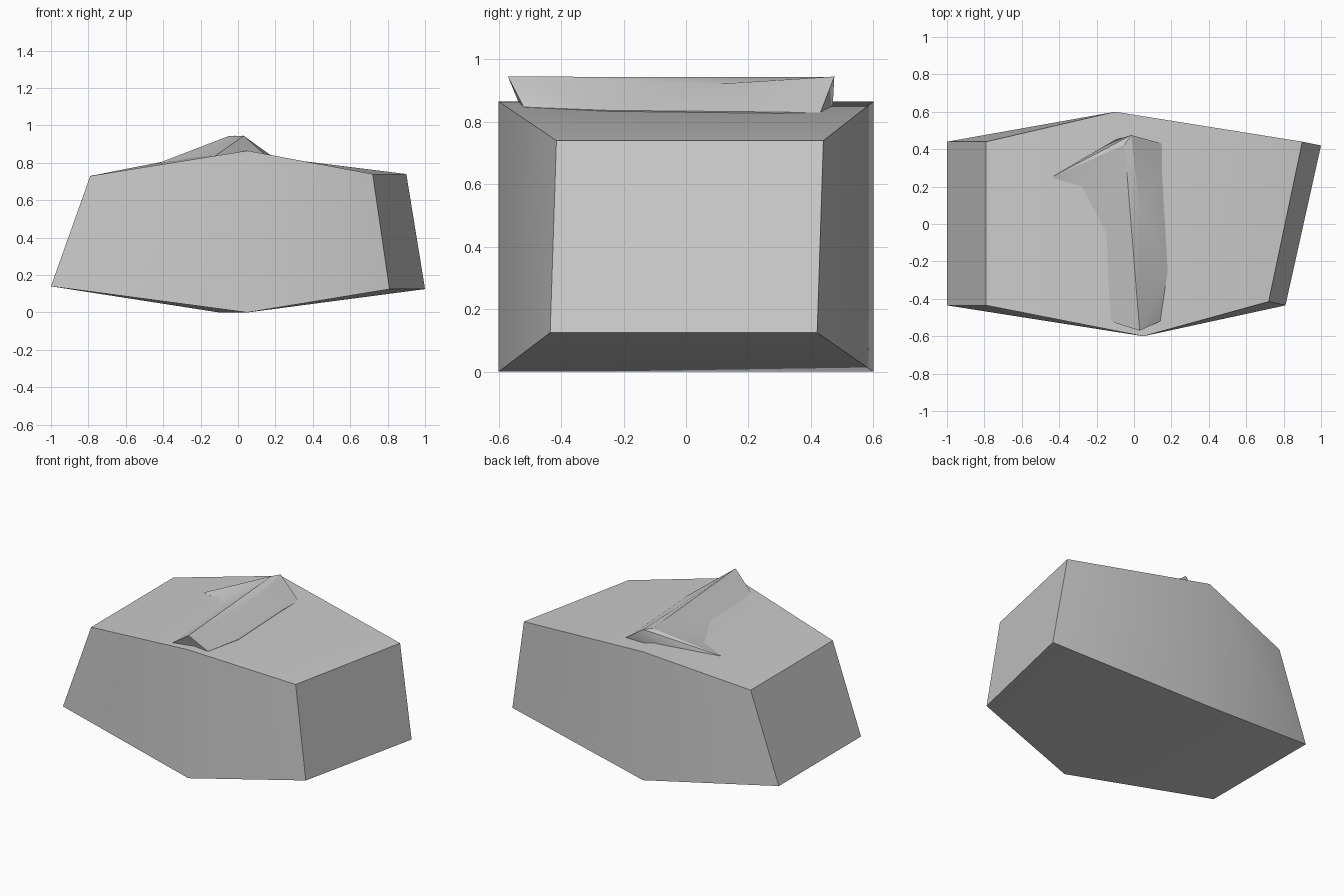
import bpy, bmesh, math

if "Cube" in bpy.data.objects:
    bpy.data.objects.remove(bpy.data.objects["Cube"])


def make_object(name, bm, angle):
    bmesh.ops.recalc_face_normals(bm, faces=bm.faces)
    mesh = bpy.data.meshes.new(name)
    bm.to_mesh(mesh)
    bm.free()
    ob = bpy.data.objects.new(name, mesh)
    bpy.context.collection.objects.link(ob)
    bpy.ops.object.select_all(action='DESELECT')
    ob.select_set(True)
    bpy.context.view_layer.objects.active = ob
    bpy.ops.object.shade_smooth_by_angle(angle=math.radians(angle))
    return ob


# Rock body: three four-cornered sections lofted along x
# order: front bottom, back bottom, back top, front top
sections = [
    [(-1, -.435, .14), (-1, .44, .14), (-.79, .44, .73), (-.79, -.435, .73)],
    [(.05, -.6, 0), (-.1, .6, 0), (-.1, .6, .865), (.05, -.6, .865)],
    [(.81, -.435, .125), (1, .42, .125), (.9, .44, .74), (.72, -.415, .74)],
]
bm = bmesh.new()
rings = [[bm.verts.new(p) for p in s] for s in sections]
for a, b in zip(rings, rings[1:]):
    for i in range(4):
        j = (i + 1) % 4
        bm.faces.new((a[i], a[j], b[j], b[i]))
bm.faces.new(rings[0])
bm.faces.new(rings[-1])
make_object("rock_body", bm, 40)


def surface_z(x, y):
    """Height of the rock's upper slope."""
    ridge = -.025 - .125 * y
    d = x - ridge
    return .865 + (d * .135 / .75 if d < 0 else -d * .125 / .87)


# Splintered crest: outline lying on the rock, rising to a sharp ridge
outline = [(-.13, -.52), (.03, -.535), (.14, -.52), (.18, -.25), (.15, .27),
           (.15, .43), (-.02, .47), (-.10, .45), (-.44, .25), (-.28, .2), (-.15, -.06)]
bm = bmesh.new()
base = [bm.verts.new((x, y, surface_z(x, y) - .003)) for x, y in outline]
foot = [bm.verts.new((x * .8, y * .95, .76)) for x, y in outline]
front = bm.verts.new((.03, -.57, .945))
left = bm.verts.new((-.05, .425, .943))
back = bm.verts.new((-.015, .475, .945))
notch = bm.verts.new((.03, .08, .92))
b = base
upper = [
    (b[0], b[1], front), (b[1], b[2], front),
    (b[2], b[3], front), (b[3], notch, front), (b[3], b[4], notch),
    (b[4], back, notch), (b[4], b[5], back), (b[5], b[6], back),
    (b[6], b[7], back), (b[7], b[8], back), (b[8], left, back),
    (b[8], b[9], left), (b[9], b[10], left), (b[10], front, left),
    (b[10], b[0], front), (front, notch, left), (notch, back, left),
]
for f in upper:
    bm.faces.new(f)
n = len(b)
for i in range(n):
    j = (i + 1) % n
    bm.faces.new((b[i], foot[i], foot[j], b[j]))
bm.faces.new(foot)
make_object("rock_crest", bm, 30)
